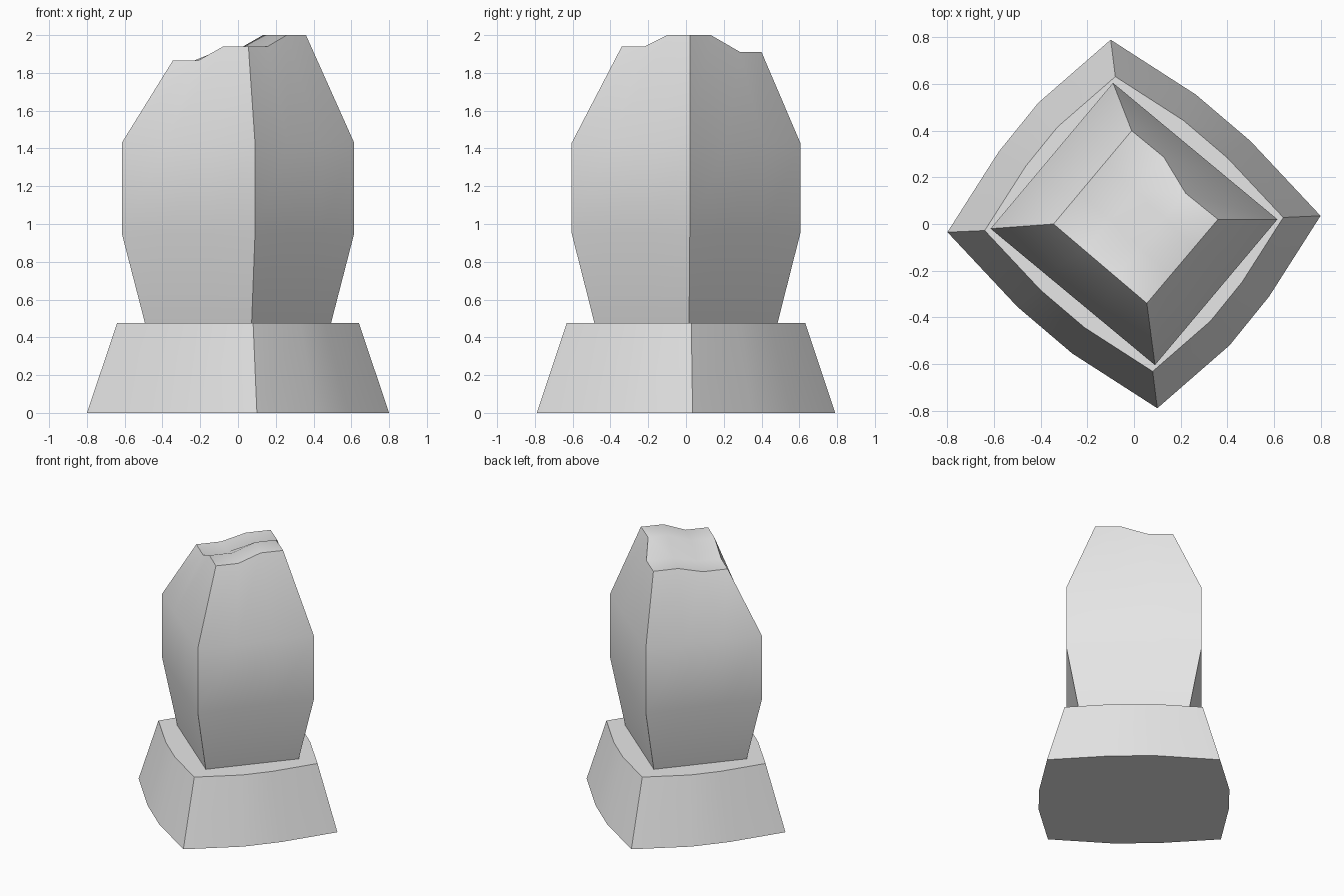
import bpy
import bmesh
from math import radians
from mathutils import Vector

cube = bpy.data.objects.get("Cube")
if cube:
    bpy.data.objects.remove(cube, do_unlink=True)

stone = bpy.data.materials.new("pale_grey")
stone.use_nodes = True
grey = (0.8, 0.8, 0.8, 1)
stone.diffuse_color = grey
stone.node_tree.nodes["Principled BSDF"].inputs["Base Color"].default_value = grey


def bridge(bm, low, high):
    """Join two rings of equal length with quads."""
    n = len(low)
    for i in range(n):
        k = (i + 1) % n
        bm.faces.new((low[i], low[k], high[k], high[i]))


def ring(bm, outline, scale, z):
    return [bm.verts.new((p.x * scale, p.y * scale, z)) for p in outline]


def finish(bm, name):
    bmesh.ops.recalc_face_normals(bm, faces=bm.faces)
    mesh = bpy.data.meshes.new(name)
    bm.to_mesh(mesh)
    bm.free()
    obj = bpy.data.objects.new(name, mesh)
    bpy.context.collection.objects.link(obj)
    mesh.materials.append(stone)
    bpy.ops.object.select_all(action="DESELECT")
    obj.select_set(True)
    bpy.context.view_layer.objects.active = obj
    bpy.ops.object.shade_smooth_by_angle(angle=radians(38))


# Plinth: tapered block with four bulging sides, half the outline turned to make the rest
half = [Vector(p) for p in ((-0.8, -0.035), (-0.5, -0.355), (-0.265, -0.555),
                            (0.1, -0.79), (0.41, -0.52), (0.58, -0.31))]
outline = half + [-p for p in half]
bm = bmesh.new()
foot = ring(bm, outline, 1, 0)
ledge = ring(bm, outline, 0.8, 0.475)
bm.faces.new(foot)
bm.faces.new(ledge)
bridge(bm, foot, ledge)
finish(bm, "plinth")

# Pillar: four-sided swelling shaft, each side in three strips
STRIPS = 3
corners = [Vector(p) for p in ((-0.615, -0.02), (0.09, -0.605))]
corners += [-p for p in corners]
square = [a.lerp(b, t / STRIPS)
          for a, b in zip(corners, corners[1:] + corners[:1]) for t in range(STRIPS)]
bm = bmesh.new()
rings = [ring(bm, square, s, z) for s, z in ((0.8, 0.473), (1, 0.95), (1, 1.43))]
bm.faces.new(rings[0])
for low, high in zip(rings, rings[1:]):
    bridge(bm, low, high)

# Pillar crown: a stepped grid between four corners of different height
left, front = Vector((-0.345, 0, 1.865)), Vector((0.055, -0.34, 1.94))
right, back = Vector((0.36, 0.02, 2.0)), Vector((-0.01, 0.4, 1.91))


def crown_point(i, j):
    u, v = i / STRIPS, j / STRIPS
    p = left.lerp(front, u).lerp(back.lerp(right, u), v)
    step_u, step_v = round(u), round(v)
    p.z = ((left, back), (front, right))[step_u][step_v].z
    # the back edge follows the sloping side in and out with the step
    if j == STRIPS and 0 < i < STRIPS:
        shift = -0.015 if step_u else 0.014
        p += Vector((shift, shift, 0))
    return p


span = range(STRIPS + 1)
grid = {(i, j): bm.verts.new(crown_point(i, j)) for i in span for j in span}
for i in range(STRIPS):
    for j in range(STRIPS):
        bm.faces.new((grid[i, j], grid[i + 1, j], grid[i + 1, j + 1], grid[i, j + 1]))
rim = [grid[t, 0] for t in range(STRIPS)]
rim += [grid[STRIPS, t] for t in range(STRIPS)]
rim += [grid[STRIPS - t, STRIPS] for t in range(STRIPS)]
rim += [grid[0, STRIPS - t] for t in range(STRIPS)]
bridge(bm, rings[-1], rim)
finish(bm, "pillar")
